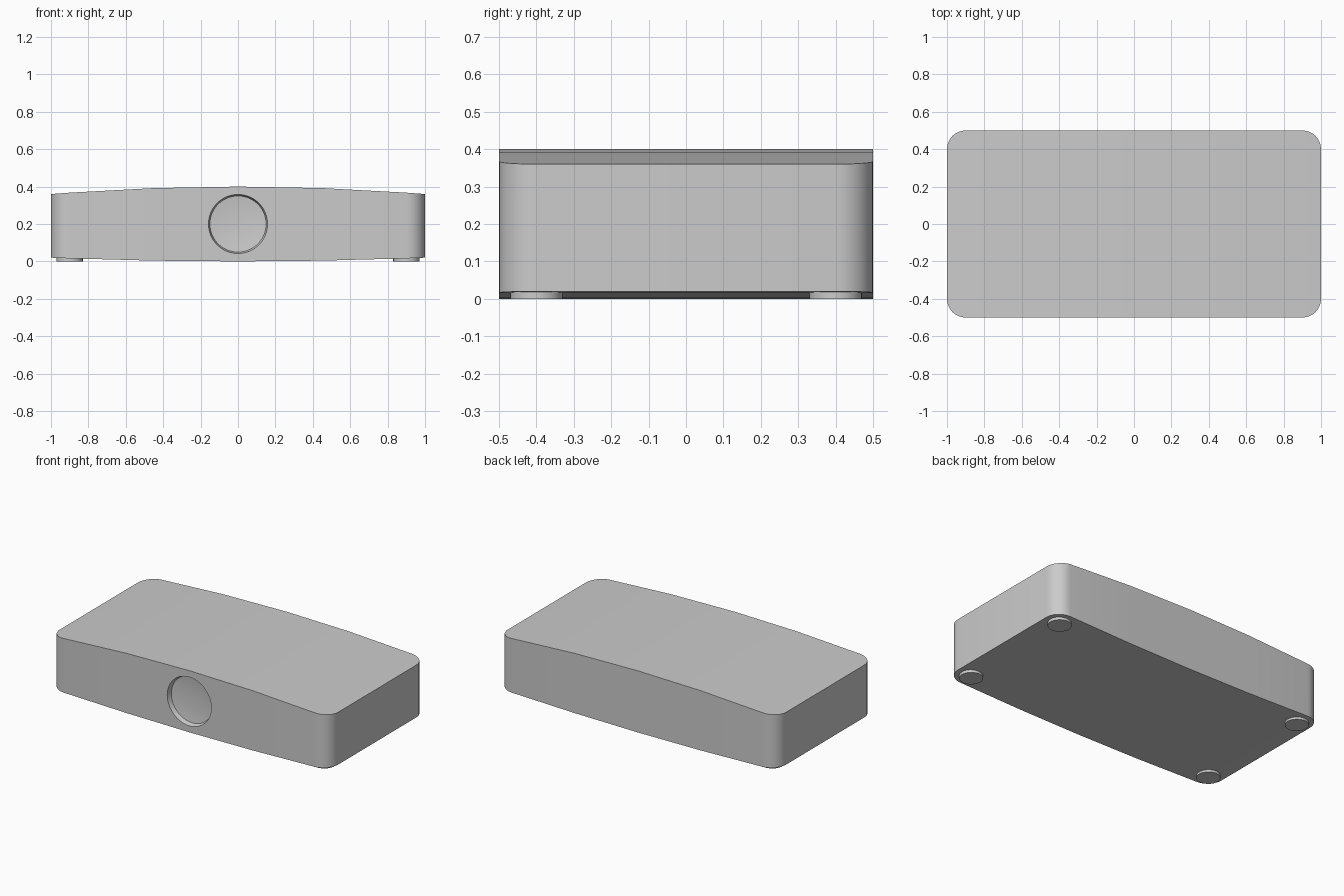
import bpy, bmesh, math

if "Cube" in bpy.data.objects:
    bpy.data.objects.remove(bpy.data.objects["Cube"])

grey = bpy.data.materials.new("light_grey")
grey.diffuse_color = (0.6, 0.6, 0.6, 1)
grey.use_nodes = True
grey.node_tree.nodes["Principled BSDF"].inputs["Base Color"].default_value = grey.diffuse_color


def make_object(name, bm):
    bmesh.ops.recalc_face_normals(bm, faces=bm.faces)
    mesh = bpy.data.meshes.new(name)
    bm.to_mesh(mesh)
    bm.free()
    mesh.materials.append(grey)
    obj = bpy.data.objects.new(name, mesh)
    bpy.context.collection.objects.link(obj)
    return obj


def smooth(obj):
    bpy.ops.object.select_all(action='DESELECT')
    obj.select_set(True)
    bpy.context.view_layer.objects.active = obj
    bpy.ops.object.shade_smooth_by_angle(angle=math.radians(30))


def revolve_y(name, profile, cz, n=64):
    """Solid of revolution about the y direction; profile is (radius, y)."""
    bm = bmesh.new()
    rings = [[bm.verts.new((r * math.cos(2 * math.pi * i / n), y,
                            cz + r * math.sin(2 * math.pi * i / n)))
              for i in range(n)] for r, y in profile]
    for a, b in zip(rings, rings[1:]):
        for i in range(n):
            j = (i + 1) % n
            bm.faces.new((a[i], a[j], b[j], b[i]))
    bm.faces.new(rings[0])
    bm.faces.new(rings[-1])
    return make_object(name, bm)


# Body: cross-sections along x, bulging at top and bottom, round in plan
half = [(0.45, 0.5)]
for i in range(9):
    a = math.radians(90 * i / 8)
    half.append((0.9 + 0.1 * math.sin(a), 0.4 + 0.1 * math.cos(a)))
stations = [(-x, h) for x, h in reversed(half)] + [(0, 0.5)] + half

bm = bmesh.new()
loops = []
for x, h in stations:
    zb, zt = 0.02 * x * x, 0.4 - 0.04 * x * x
    loops.append([bm.verts.new(p) for p in
                  ((x, -h, zb), (x, h, zb), (x, h, zt), (x, -h, zt))])
for a, b in zip(loops, loops[1:]):
    for i in range(4):
        j = (i + 1) % 4
        bm.faces.new((a[i], a[j], b[j], b[i]))
bm.faces.new(loops[0])
bm.faces.new(loops[-1])
body = make_object("body", bm)

# Round recess in the front, with a shallow dished floor
cutter = revolve_y("recess_cutter", [(0.158, -0.6), (0.158, -0.5), (0.15, -0.47),
                                     (0.11, -0.465), (0.06, -0.462), (0.01, -0.461)], 0.2)
cutter.hide_render = True
mod = body.modifiers.new("recess", 'BOOLEAN')
mod.operation = 'DIFFERENCE'
mod.solver = 'EXACT'
mod.object = cutter
bpy.context.view_layer.objects.active = body
body.select_set(True)
bpy.ops.object.modifier_apply(modifier=mod.name)
bpy.data.objects.remove(cutter)
smooth(body)

# Four round feet
for sx, side in ((-1, "left"), (1, "right")):
    for sy, end in ((-1, "front"), (1, "back")):
        bpy.ops.mesh.primitive_cylinder_add(vertices=32, radius=0.07, depth=0.03,
                                            location=(sx * 0.9, sy * 0.4, 0.015))
        foot = bpy.context.object
        foot.name = f"foot_{end}_{side}"
        foot.data.materials.append(grey)
        smooth(foot)
